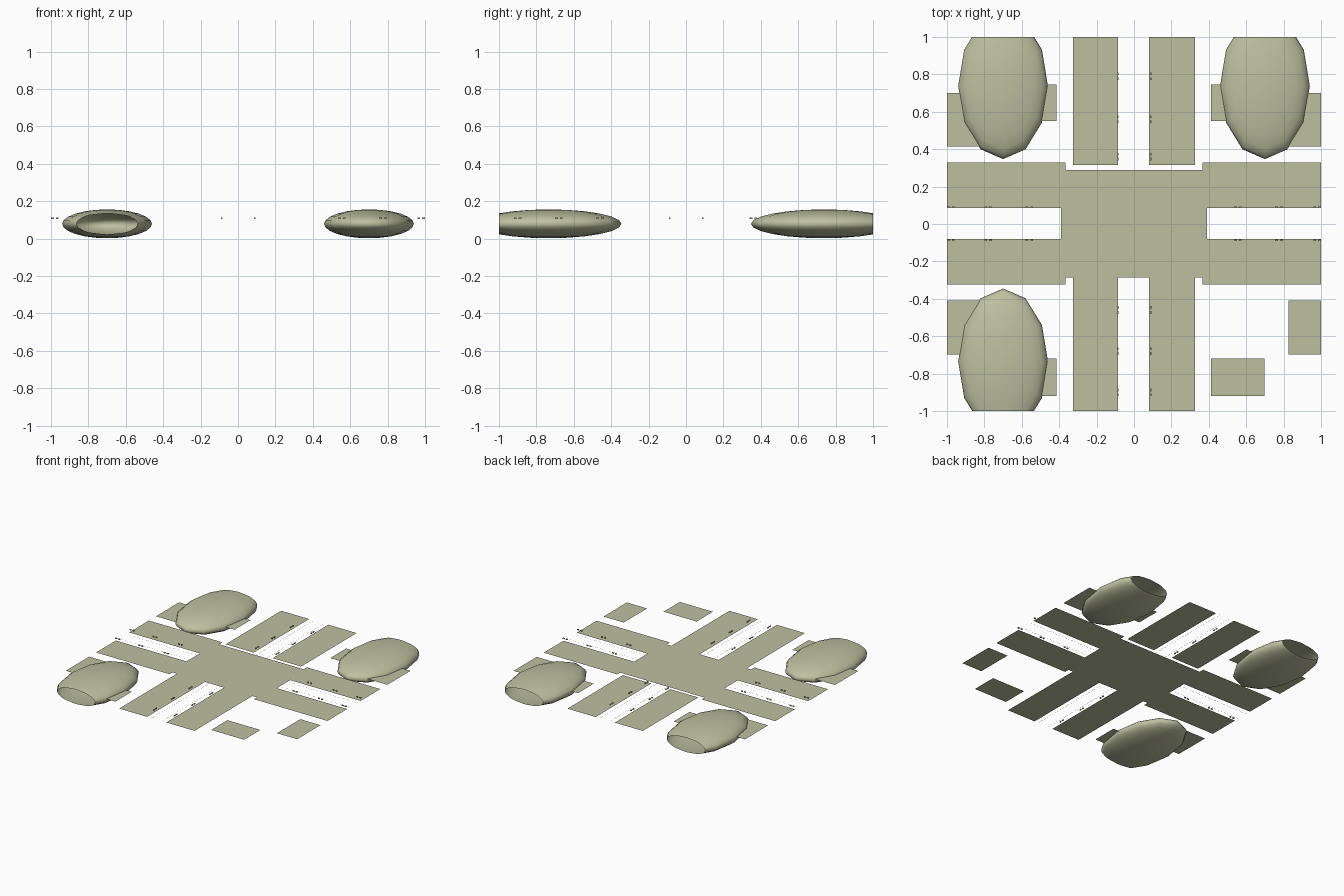
import bpy, bmesh, math
from mathutils import Vector

if "Cube" in bpy.data.objects:
    bpy.data.objects.remove(bpy.data.objects["Cube"])

G = 0.087  # street level

olive = bpy.data.materials.new("olive")
olive.diffuse_color = (0.51, 0.53, 0.35, 1)
olive.use_nodes = True
olive.node_tree.nodes["Principled BSDF"].inputs["Base Color"].default_value = olive.diffuse_color


def new_object(name, bm):
    mesh = bpy.data.meshes.new(name)
    bm.to_mesh(mesh)
    bm.free()
    mesh.materials.append(olive)
    ob = bpy.data.objects.new(name, mesh)
    bpy.context.collection.objects.link(ob)
    return ob


def slab(name, x0, x1, y0, y1, z=G):
    bm = bmesh.new()
    bm.faces.new([bm.verts.new((x, y, z)) for x, y in
                  ((x0, y0), (x1, y0), (x1, y1), (x0, y1))])
    return new_object(name, bm)


# Crossing and the pavements along the four arms
slab("crossing", -0.39, 0.39, -0.285, 0.29, G - 0.001)
for x0, x1 in ((-1, -0.365), (0.365, 1)):
    slab("side_pavement", x0, x1, 0.085, 0.328)
    slab("side_pavement", x0, x1, -0.324, -0.08)
for x0, x1 in ((-0.327, -0.085), (0.08, 0.325)):
    slab("long_pavement", x0, x1, 0.315, 1)
    slab("long_pavement", x0, x1, -1, -0.28)

# Flat plots in the four corners
for y0, y1, v0, v1 in ((0.415, 0.70, 0.55, 0.745), (-0.698, -0.41, -0.92, -0.72)):
    for x0, x1 in ((-1, -0.825), (0.825, 1), (-0.695, -0.415), (0.412, 0.698)):
        if abs(x0 + x1) > 1.5:
            slab("outer_plot", x0, x1, y0, y1)
        else:
            slab("inner_plot", x0, x1, v0, v1)

# Thin lane lines, turning the corner in each quarter
def lane_line(sx, sy, offset=0.045, radius=0.025, width=0.0006):
    bm = bmesh.new()
    c = offset + radius
    rows = []
    for side in (-width, width):
        r = radius + side
        pts = [(c - r, 1)]
        pts += [(c - r * math.cos(a), c - r * math.sin(a))
                for a in (math.radians(15 * i) for i in range(7))]
        pts += [(1, c - r)]
        rows.append([bm.verts.new((sx * x, sy * y, G + 0.001)) for x, y in pts])
    a, b = rows
    for i in range(len(a) - 1):
        bm.faces.new((a[i], a[i + 1], b[i + 1], b[i]))
    bm.normal_update()
    for f in bm.faces:
        if f.normal.z < 0:
            f.normal_flip()
    return new_object("lane_line", bm)


for sx in (-1, 1):
    for sy in (-1, 1):
        lane_line(sx, sy)

# Tiny paired lamp heads above the pavement edges
def lamp(x, y, along_x):
    bm = bmesh.new()
    for d in (-0.013, 0.013):
        geo = bmesh.ops.create_cube(bm, size=1)["verts"]
        size = Vector((0.015, 0.008, 0.007))
        pos = Vector((d, 0, 0))
        if not along_x:
            size, pos = size.yxz, pos.yxz
        bmesh.ops.scale(bm, vec=size, verts=geo)
        bmesh.ops.translate(bm, vec=pos + Vector((x, y, 0.109)), verts=geo)
    return new_object("lamp_head", bm)


for side in (-0.088, 0.09):
    for x in (-0.99, -0.78, -0.56, 0.555, 0.775, 0.985):
        lamp(x if abs(x) < 0.9 else math.copysign(0.979, x), side, True)
    for y in (0.79, 0.56, 0.36, -0.46, -0.68, -0.9):
        lamp(side, y, False)

# Flattened domes, cut open at the edge of the tile
def dome(x, y):
    bm = bmesh.new()
    bmesh.ops.create_uvsphere(bm, u_segments=12, v_segments=12, radius=1)
    bmesh.ops.scale(bm, vec=(0.24, 0.39, 0.077), verts=bm.verts)
    bmesh.ops.translate(bm, vec=(x, y, 0.079), verts=bm.verts)
    s = 1 if y > 0 else -1
    bmesh.ops.bisect_plane(bm, geom=bm.verts[:] + bm.edges[:] + bm.faces[:],
                           plane_co=(0, s, 0), plane_no=(0, s, 0), clear_outer=True)
    for f in bm.faces:
        f.smooth = True
    return new_object("dome", bm)


for x, y in ((-0.7, 0.737), (0.7, 0.737), (-0.7, -0.735)):
    dome(x, y)
